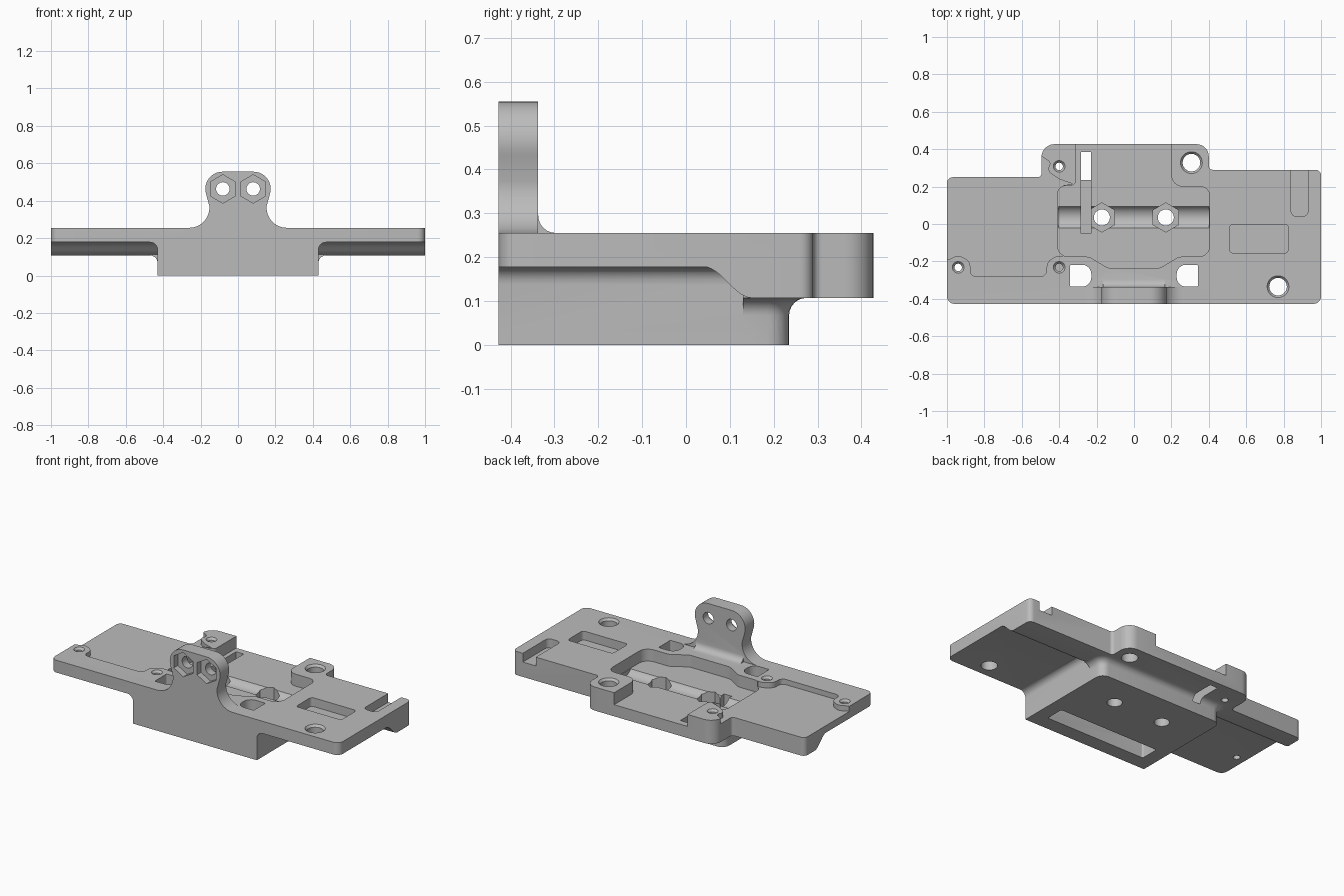
import bpy, bmesh, math
from mathutils import Vector

cube = bpy.data.objects.get("Cube")
if cube:
    bpy.data.objects.remove(cube)

grey = bpy.data.materials.new("plain grey")
grey.use_nodes = True
GREY = (0.5, 0.5, 0.5, 1)
grey.diffuse_color = GREY
grey.node_tree.nodes["Principled BSDF"].inputs["Base Color"].default_value = GREY

TOP, WING, LIP, FLOOR, FRONT = 0.255, 0.178, 0.107, 0.18, -0.427


def rounded(points, radius=0.03, steps=6):
    """Round every corner of an outline; a third value sets one corner's radius."""
    out = []
    n = len(points)
    for i, point in enumerate(points):
        p = Vector(point[:2])
        r = point[2] if len(point) > 2 else radius
        a = Vector(points[i - 1][:2]) - p
        b = Vector(points[(i + 1) % n][:2]) - p
        half = a.angle(b) / 2
        if r == 0 or half > 1.55:
            out.append(tuple(p))
            continue
        cut = min(r / math.tan(half), a.length * 0.48, b.length * 0.48)
        r = cut * math.tan(half)
        start, end = p + a.normalized() * cut, p + b.normalized() * cut
        centre = p + (a.normalized() + b.normalized()).normalized() * (r / math.sin(half))
        u, v = start - centre, end - centre
        sweep = math.pi - 2 * half
        for k in range(steps + 1):
            t = k / steps
            w = (u * math.sin((1 - t) * sweep) + v * math.sin(t * sweep)) / math.sin(sweep)
            out.append(tuple(centre + w))
    return out


def ngon(x, y, r, sides=32, turn=0.0):
    return [(x + r * math.cos(turn + math.tau * k / sides),
             y + r * math.sin(turn + math.tau * k / sides)) for k in range(sides)]


def rect(x0, x1, y0, y1):
    return [(x0, y0), (x1, y0), (x1, y1), (x0, y1)]


def loft(name, rings):
    bm = bmesh.new()
    loops = [[bm.verts.new(p) for p in ring] for ring in rings]
    n = len(loops[0])
    for low, high in zip(loops, loops[1:]):
        for i in range(n):
            j = (i + 1) % n
            bm.faces.new((low[i], low[j], high[j], high[i]))
    bm.faces.new(loops[0][::-1])
    bm.faces.new(loops[-1])
    bmesh.ops.recalc_face_normals(bm, faces=bm.faces)
    mesh = bpy.data.meshes.new(name)
    bm.to_mesh(mesh)
    bm.free()
    mesh.materials.append(grey)
    obj = bpy.data.objects.new(name, mesh)
    bpy.context.collection.objects.link(obj)
    return obj


def prism(name, outline, low, high, axis="z"):
    place = {"z": lambda a, b, h: (a, b, h),
             "y": lambda a, b, h: (a, h, b),
             "x": lambda a, b, h: (h, a, b)}[axis]
    return loft(name, [[place(a, b, h) for a, b in outline] for h in (low, high)])


def combine(target, tool, operation="DIFFERENCE"):
    tool.hide_render = True
    mod = target.modifiers.new("combine", "BOOLEAN")
    mod.operation, mod.object, mod.solver = operation, tool, "EXACT"
    bpy.context.view_layer.objects.active = target
    bpy.ops.object.modifier_apply(modifier=mod.name)
    bpy.data.objects.remove(tool)


def cut(outline, low, high=0.6, axis="z"):
    combine(body, prism("cutter", outline, low, high, axis))


# Wing plate with its stepped back edge
body = prism("mounting_plate", rounded([
    (-1, FRONT, 0.04), (1, FRONT, 0.04), (1, 0.29), (0.4, 0.29, 0.02), (0.4, 0.427, 0.07),
    (-0.495, 0.427, 0.07), (-0.495, 0.25, 0.02), (-1, 0.25)]), 0.05, TOP)

# Thin underside that curves down into a thicker lip along the back
curve = [(0.04 + 0.11 * t / 12, LIP + (WING - LIP) * (1 + math.cos(math.pi * t / 12)) / 2)
         for t in range(13)]
cut([(-0.6, 0), (-0.6, WING)] + curve + [(0.6, LIP), (0.6, 0)], -1.2, 1.2, "x")


# Lower block, flaring into the plate and into the lip
def flared_block(y0, top, r=0.04):
    levels = [(0, 0)] + [(top - r + r * math.sin(a), r * (1 - math.cos(a)))
                         for a in (math.pi / 2 * k / 6 for k in range(7))]
    levels.append((top + 0.01, r))
    rings = []
    for z, e in levels:
        ring = rounded([(-0.43 - e, y0, 0), (0.43 + e, y0, 0),
                        (0.43 + e, 0.235 + e, 0.05 + e), (-0.43 - e, 0.235 + e, 0.05 + e)])
        rings.append([(x, y, z) for x, y in ring])
    return loft("block", rings)


combine(body, flared_block(FRONT, WING), "UNION")
combine(body, flared_block(0.13, LIP), "UNION")

# Wide recess in the block top, open at the back between the two posts
cut(rounded([(-0.41, -0.175, 0.06), (-0.24, -0.175, 0.05), (-0.14, -0.235, 0.05),
             (0.14, -0.235, 0.05), (0.24, -0.175, 0.05), (0.405, -0.175, 0.06),
             (0.405, 0.2, 0.05), (0.2, 0.2, 0.06), (0.2, 0.6, 0), (-0.31, 0.6, 0),
             (-0.31, 0.205, 0.03), (-0.41, 0.205, 0.05)]), FLOOR)

# Shallow groove across the recess floor
cut(ngon(0.035, FLOOR + 0.04, 0.07, 48), -0.405, 0.4, "x")

# Lowered right wing, leaving round bosses standing
cut(rounded([(-1.1, -0.19, 0), (-0.99, -0.19), (-0.94, -0.165, 0.05), (-0.875, -0.2, 0.05),
             (-0.875, -0.28, 0.03), (-0.47, -0.28, 0.03), (-0.465, -0.2, 0.05),
             (-0.41, -0.17, 0.03), (-0.38, -0.17, 0), (-0.38, 0.206, 0), (-0.33, 0.215, 0),
             (-0.4, 0.24, 0.04), (-0.465, 0.285, 0.04), (-0.445, 0.33, 0.02),
             (-0.52, 0.38, 0), (-0.6, 0.6, 0), (-1.1, 0.6, 0)]), 0.222)

# Narrow slot in the recess floor that breaks out behind the block
cut(rect(-0.283, -0.23, -0.05, 0.385), 0.07)

# Belt slot from below and the two windows that reach it from above
cut(rounded(rect(-0.345, 0.345, -0.335, -0.218), 0.01), -0.1, 0.15)
for side in (-1, 1):
    window = [(0.343, -0.335, 0.008), (0.343, -0.218, 0.008),
              (0.228, -0.218, 0.05), (0.228, -0.335, 0.05)]
    cut(rounded([(side * x, y, r) for x, y, r in window]), 0.1)

# Pocket and open slot in the left wing
cut(rounded(rect(0.51, 0.825, -0.155, -0.002), 0.02), 0.2)
cut(rounded([(0.84, 0.04), (0.93, 0.04), (0.93, 0.6, 0), (0.84, 0.6, 0)]), 0.2)

# Nut seats with bolt holes through the block
for x in (-0.172, 0.17):
    cut(ngon(x, 0.035, 0.078, 6, math.pi / 2), 0.09)
    cut(ngon(x, 0.035, 0.043), -0.1)

# Chamfered screw holes
for x, y, r, low in ((0.77, -0.335, 0.047, 0), (0.307, 0.328, 0.047, 0),
                     (-0.94, -0.232, 0.02, 0), (-0.4, 0.308, 0.02, 0), (-0.4, -0.232, 0.02, 0.08)):
    cut(ngon(x, y, r), low)
    rings = [[(a, b, z) for a, b in ngon(x, y, q)]
             for z, q in ((TOP - 0.014, r), (TOP + 0.002, r + 0.013))]
    combine(body, loft("chamfer", rings))

# Upright lug with a two-lobed head and flared foot
R, LX, LZ = 0.092, 0.083, 0.463
half = [(0.27, TOP - 0.02)]
foot = [math.radians(a) for a in range(-90, -196, -12)]
half += [(0.26 + 0.107 * math.cos(a), TOP + 0.107 + 0.107 * math.sin(a)) for a in foot]
half += [(LX + R * math.cos(a), LZ + R * math.sin(a))
         for a in (math.radians(d) for d in range(-20, 91, 10))]
outline = half + [(-x, z) for x, z in reversed(half)]
combine(body, prism("lug", outline, FRONT, -0.337, "y"), "UNION")

# Fillet behind the lug
arc = [(-0.297 + 0.04 * math.cos(a), TOP + 0.04 + 0.04 * math.sin(a))
       for a in (math.radians(180 + 15 * k) for k in range(7))]
combine(body, prism("lug_fillet", [(-0.35, TOP + 0.04)] + arc + [(-0.297, TOP - 0.01),
        (-0.35, TOP - 0.01)], -0.165, 0.165, "x"), "UNION")

# Lug bolt holes with nut seats on the front face
for side in (-1, 1):
    cut(ngon(side * 0.081, LZ, 0.036), -0.6, -0.2, "y")
    cut(ngon(side * 0.081, LZ, 0.076, 6, math.pi / 2), -0.6, FRONT + 0.04, "y")

bpy.ops.object.select_all(action="DESELECT")
body.select_set(True)
bpy.context.view_layer.objects.active = body
bpy.ops.object.shade_smooth_by_angle(angle=math.radians(30))
